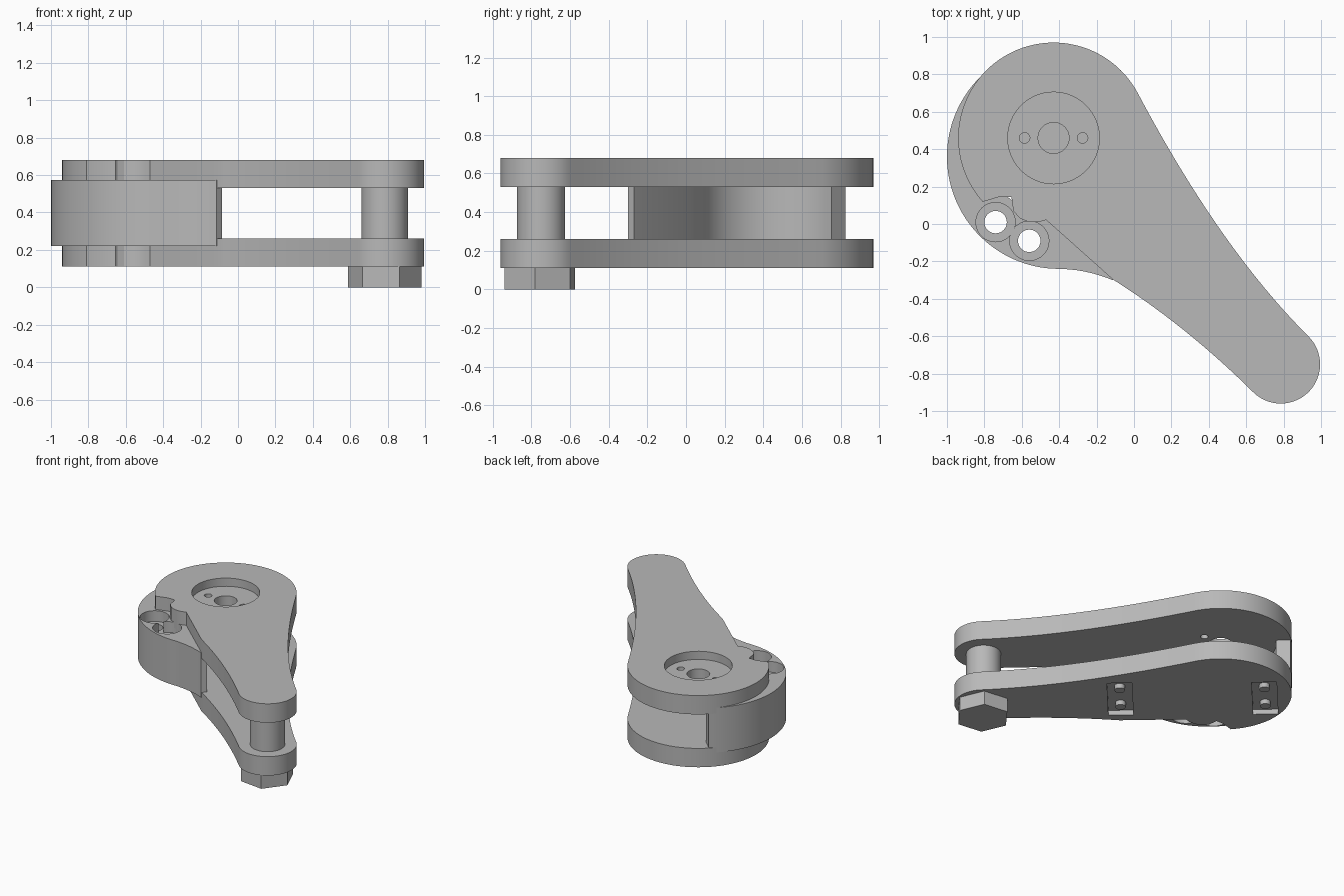
import bpy, bmesh
from math import sin, cos, radians, atan2
from mathutils import Vector

cube = bpy.data.objects.get("Cube")
if cube:
    bpy.data.objects.remove(cube, do_unlink=True)

grey = bpy.data.materials.new("plain grey")
grey.use_nodes = True
grey.diffuse_color = (0.48, 0.48, 0.48, 1)
grey.node_tree.nodes["Principled BSDF"].inputs["Base Color"].default_value = grey.diffuse_color

HUB, TIP, REST = Vector((-0.43, 0.46)), Vector((0.785, -0.75)), Vector((-0.4, 0.36))


def arc(c, r, a, b, n=32):
    steps = [radians(a + (b - a) * i / n) for i in range(n + 1)]
    return [(c[0] + r * cos(t), c[1] + r * sin(t)) for t in steps]


def bow(p, q, r, n=20):
    """Quadratic curve from p to r, without its end points."""
    p, q, r = Vector(p), Vector(q), Vector(r)
    ts = [i / n for i in range(1, n)]
    return [tuple(p * (1 - t) ** 2 + q * 2 * t * (1 - t) + r * t * t) for t in ts]


def prism(name, outline, z0, z1):
    bm = bmesh.new()
    face = bm.faces.new([bm.verts.new((x, y, z0)) for x, y in outline])
    top = bmesh.ops.extrude_face_region(bm, geom=[face])["geom"]
    verts = [v for v in top if isinstance(v, bmesh.types.BMVert)]
    bmesh.ops.translate(bm, verts=verts, vec=(0, 0, z1 - z0))
    bmesh.ops.recalc_face_normals(bm, faces=bm.faces)
    mesh = bpy.data.meshes.new(name)
    bm.to_mesh(mesh)
    bm.free()
    mesh.materials.append(grey)
    ob = bpy.data.objects.new(name, mesh)
    bpy.context.collection.objects.link(ob)
    return ob


def disc(name, c, r, z0, z1, n=48, turn=0):
    return prism(name, arc(c, r, turn, turn + 360, n)[:-1], z0, z1)


def activate(ob):
    bpy.ops.object.select_all(action='DESELECT')
    ob.select_set(True)
    bpy.context.view_layer.objects.active = ob


def cut(ob, cutter):
    mod = ob.modifiers.new("cut", 'BOOLEAN')
    mod.operation, mod.solver, mod.object = 'DIFFERENCE', 'EXACT', cutter
    cutter.hide_render = True
    activate(ob)
    bpy.ops.object.modifier_apply(modifier=mod.name)
    bpy.data.objects.remove(cutter, do_unlink=True)


# Arm outline: round hub, bowed sides, round tip, notched corner
hub_arc = arc(HUB, 0.51, 222, 28, 56)
tip_arc = arc(TIP, 0.21, 45, -135, 28)
notch = [(-0.115, -0.295), (-0.47, 0.022), (-0.51, 0.01), (-0.56, 0.01), (-0.61, 0.03),
         (-0.645, 0.07), (-0.655, 0.145), (-0.72, 0.145)]
arm = (hub_arc + bow(hub_arc[-1], (0.46, -0.13), tip_arc[0]) + tip_arc
       + bow(tip_arc[-1], (0.28, -0.545), notch[0]) + notch)
lower_plate = prism("lower_plate", arm, 0.11, 0.26)
upper_plate = prism("upper_plate", arm, 0.53, 0.68)

# Upper plate: round recess with a bore and two small holes
cut(upper_plate, disc("recess_cutter", HUB, 0.245, 0.615, 0.8, 64))
for dx, r in ((0, 0.083), (-0.155, 0.028), (0.155, 0.028)):
    cut(upper_plate, disc("hole_cutter", HUB + Vector((dx, 0)), r, 0.4, 0.8, 32))

# Lower plate: two slots underneath, each holding a pair of studs
along, across = Vector((0.66, 0.75)), Vector((0.75, -0.66))
studs = []
for centre in (Vector((-0.71, 0.62)), Vector((0.08, -0.06))):
    corners = [centre + along * i * 0.23 + across * j * 0.09
               for i, j in ((-1, -1), (1, -1), (1, 1), (-1, 1))]
    cut(lower_plate, prism("slot_cutter", corners, 0.0, 0.15))
    for s in (-1, 1):
        studs.append(disc("slot_stud", centre + along * s * 0.12, 0.038, 0.113, 0.16, 24))

# Side block: crescent between the plates, ending in a thin tongue
block = prism("side_block",
              arc(REST, 0.6, 129, 266, 48)
              + bow((-0.44, -0.24), (-0.27, -0.235), (-0.115, -0.3), 10)
              + [(-0.115, -0.3), (-0.085, -0.27), (-0.45, 0.025)]
              + arc(HUB, 0.4, 245, 133, 36), 0.22, 0.575)
for c in ((-0.74, 0.01), (-0.56, -0.09)):
    cut(block, disc("bore_cutter", c, 0.06, 0.1, 0.7, 32))
    cut(block, disc("top_sink_cutter", c, 0.105, 0.49, 0.7, 40))
    cut(block, disc("bottom_sink_cutter", c, 0.105, 0.1, 0.305, 40))

# Tip post with a hexagonal head below
post = disc("tip_post", TIP, 0.125, 0.2, 0.6)
hex_head = disc("hex_head", TIP + Vector((0, -0.008)), 0.198, 0.0, 0.115, 6, -7)

for ob in [lower_plate, upper_plate, block, post] + studs:
    activate(ob)
    bpy.ops.object.shade_smooth_by_angle(angle=radians(25))
